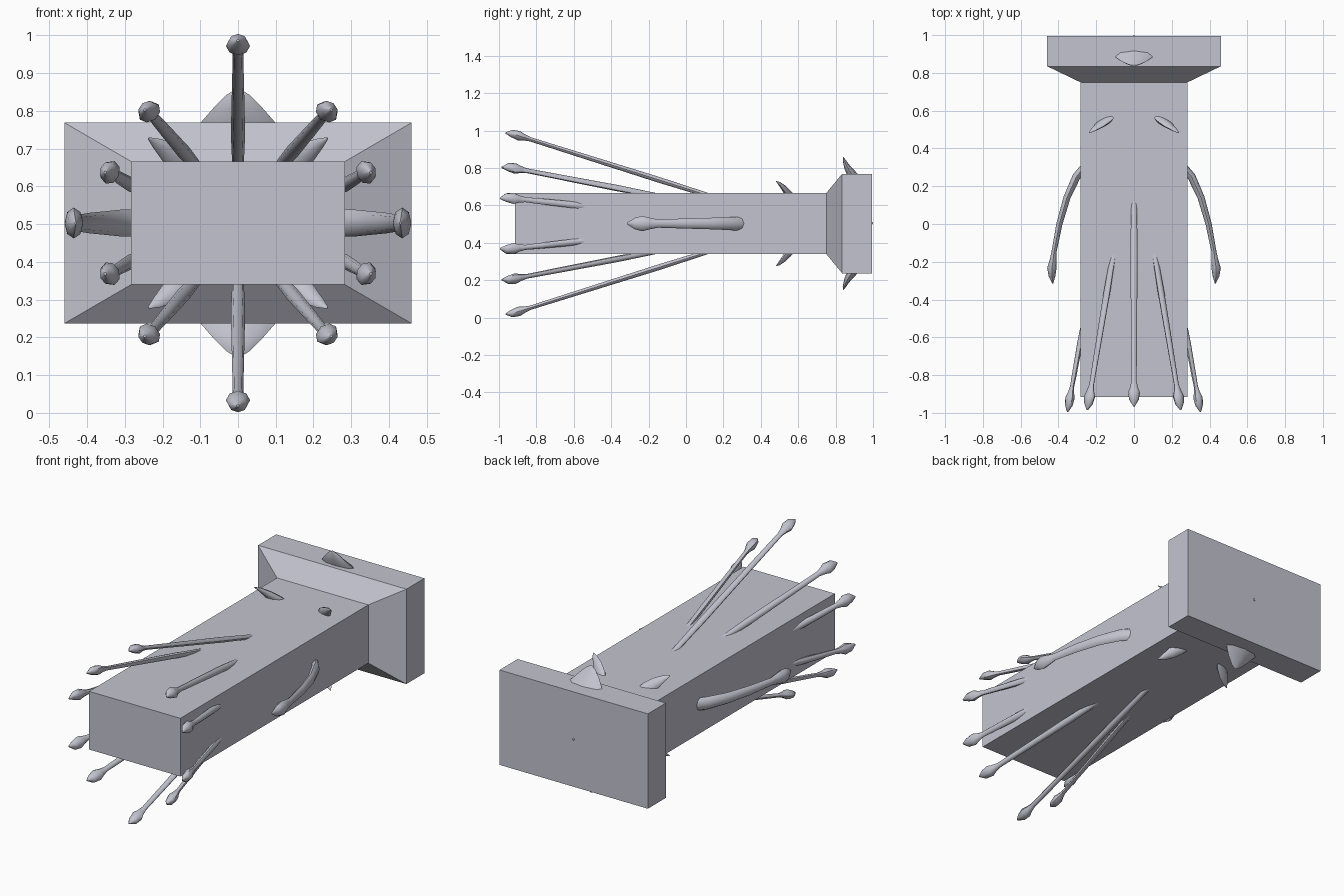
import bpy, bmesh, math
from mathutils import Vector

if "Cube" in bpy.data.objects:
    bpy.data.objects.remove(bpy.data.objects["Cube"], do_unlink=True)

MID = 0.503  # height of the long axis

mat = bpy.data.materials.new("pale lavender grey")
mat.use_nodes = True
colour = (0.55, 0.55, 0.63, 1)
mat.diffuse_color = colour
mat.node_tree.nodes["Principled BSDF"].inputs["Base Color"].default_value = colour


def finish(name, bm, smooth):
    bmesh.ops.recalc_face_normals(bm, faces=bm.faces)
    mesh = bpy.data.meshes.new(name)
    bm.to_mesh(mesh)
    bm.free()
    mesh.materials.append(mat)
    ob = bpy.data.objects.new(name, mesh)
    bpy.context.collection.objects.link(ob)
    if smooth:
        bpy.ops.object.select_all(action="DESELECT")
        ob.select_set(True)
        bpy.context.view_layer.objects.active = ob
        bpy.ops.object.shade_smooth_by_angle(angle=math.radians(50))
    return ob


def skin(bm, rings):
    """Join rings of vertices into a closed solid."""
    n = len(rings[0])
    for a, b in zip(rings, rings[1:]):
        for i in range(n):
            j = (i + 1) % n
            bm.faces.new((a[i], a[j], b[j], b[i]))
    bm.faces.new(rings[0])
    bm.faces.new(rings[-1])


def limb(name, path, widths, flat=1.0, sx=1, sz=1, sides=8):
    """Tapered tube; path is x, y, height above the axis."""
    pts = [Vector((x * sx, y, MID + h * sz)) for x, y, h in path]
    mid = path[len(path) // 2]
    radial = Vector((mid[0] * sx, 0, mid[2] * sz))
    bm = bmesh.new()
    rings = []
    for i, (p, w) in enumerate(zip(pts, widths)):
        tangent = (pts[min(i + 1, len(pts) - 1)] - pts[max(i - 1, 0)]).normalized()
        wide = tangent.cross(radial).normalized()
        thin = wide.cross(tangent)
        angles = [math.tau * k / sides for k in range(sides)]
        rings.append([bm.verts.new(p + wide * w * math.cos(a) + thin * w * flat * math.sin(a))
                      for a in angles])
    skin(bm, rings)
    return finish(name, bm, True)


def stalk(name, root, tip, sx=1, sz=1):
    """Thin straight stalk ending in a pointed bulb."""
    a, b = Vector(root), Vector(tip)
    length = (b - a).length
    stops = [0, 0.3, 0.65] + [1 - d / length for d in (0.14, 0.105, 0.075, 0.035, 0)]
    path = [a.lerp(b, t) for t in stops]
    path[-1].z -= 0.008
    limb(name, path, [0.014, 0.019, 0.016, 0.014, 0.021, 0.032, 0.025, 0.004], 0.8, sx, sz)


# Long body with a flared back block
bm = bmesh.new()
rings = []
for y, w, h in [(-0.915, 0.283, 0.163), (0.75, 0.283, 0.163),
                (0.835, 0.46, 0.266), (0.995, 0.46, 0.266)]:
    rings.append([bm.verts.new((w * i, y, MID + h * k))
                  for i, k in ((-1, -1), (1, -1), (1, 1), (-1, 1))])
skin(bm, rings)
finish("body", bm, False)

for sz, level in ((1, "upper"), (-1, "lower")):
    # Centre stalk and fin
    stalk(level + "_centre_stalk", (0, 0.2, 0.125), (0, -0.965, 0.492), 1, sz)
    limb(level + "_fin", [(0, 0.93, 0.20), (0, 0.885, 0.265), (0, 0.86, 0.305),
                          (0, 0.845, 0.34), (0, 0.84, 0.356)],
         [0.13, 0.10, 0.065, 0.03, 0.004], 0.25, 1, sz)
    for sx, side in ((1, "left"), (-1, "right")):
        tag = level + "_" + side
        # Diagonal and outer stalks
        stalk(tag + "_diagonal_stalk", (0.10, -0.10, 0.138), (0.247, -0.985, 0.308), sx, sz)
        stalk(tag + "_outer_stalk", (0.255, -0.46, 0.085), (0.352, -0.995, 0.142), sx, sz)
        # Small leaf-shaped spike
        limb(tag + "_spike", [(0.11, 0.585, 0.12), (0.145, 0.55, 0.155), (0.18, 0.525, 0.185),
                              (0.215, 0.50, 0.212), (0.237, 0.483, 0.225)],
             [0.03, 0.034, 0.029, 0.016, 0.003], 0.5, sx, sz)

# Curved arms at the sides
for sx, side in ((1, "left"), (-1, "right")):
    limb(side + "_arm", [(0.23, 0.34, 0), (0.305, 0.25, 0), (0.355, 0.14, 0), (0.395, 0, 0),
                         (0.424, -0.15, 0), (0.428, -0.19, 0), (0.435, -0.235, 0),
                         (0.434, -0.275, 0), (0.43, -0.315, 0)],
         [0.036, 0.036, 0.031, 0.027, 0.022, 0.030, 0.041, 0.030, 0.004], 0.6, sx)

# Tiny nub at the centre of the back
limb("back_nub", [(0, 0.98, 0.001), (0, 0.997, 0.001), (0, 1.0, 0.001)], [0.008, 0.006, 0.002])
